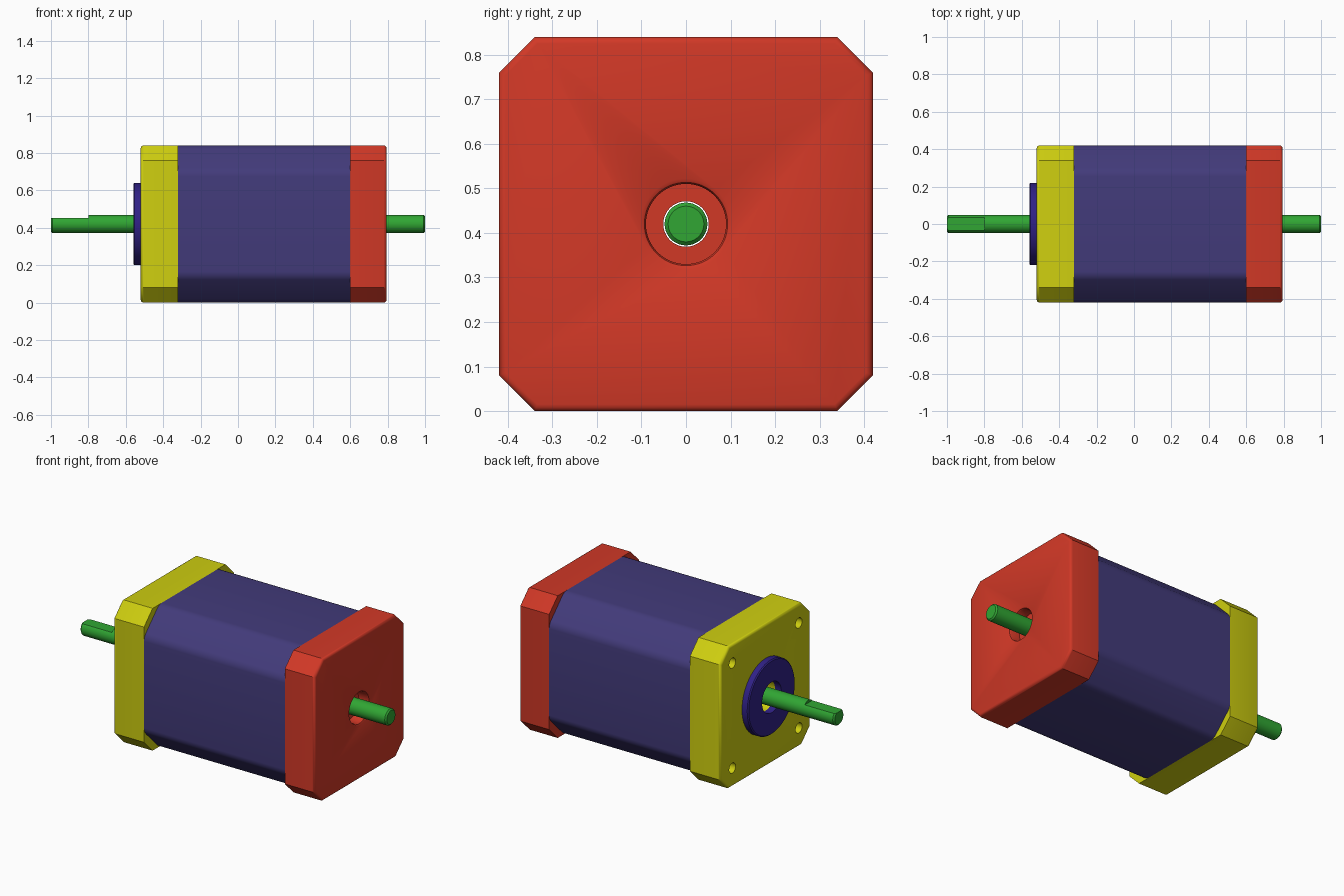
import bpy, bmesh, math
from mathutils import Vector

cube = bpy.data.objects.get("Cube")
if cube:
    bpy.data.objects.remove(cube, do_unlink=True)

AXIS_Z = 0.42      # height of the shaft axis
HALF = 0.42        # half width of the housing
BORE = 0.051       # clearance hole around the shaft
SEAT = 0.09        # bearing recess radius


def material(name, srgb):
    lin = [c / 12.92 if c <= 0.04045 else ((c + 0.055) / 1.055) ** 2.4 for c in srgb]
    m = bpy.data.materials.new(name)
    m.use_nodes = True
    m.diffuse_color = (*lin, 1)
    m.node_tree.nodes["Principled BSDF"].inputs["Base Color"].default_value = (*lin, 1)
    return m


yellow = material("yellow", (0.81, 0.81, 0.06))
red = material("red", (0.82, 0.22, 0.15))
green = material("green", (0.19, 0.65, 0.20))
indigo = material("muted indigo", (0.26, 0.23, 0.48))
deep_indigo = material("deep indigo", (0.19, 0.13, 0.53))


def finish(bm, name, mat):
    bmesh.ops.recalc_face_normals(bm, faces=bm.faces)
    me = bpy.data.meshes.new(name)
    bm.to_mesh(me)
    bm.free()
    ob = bpy.data.objects.new(name, me)
    bpy.context.collection.objects.link(ob)
    if mat:
        me.materials.append(mat)
    return ob


def lathe(name, profile, mat=None, y=0, z=AXIS_Z, n=64, ring=False):
    """Revolve (x, radius) points about a line along x; ring joins last to first."""
    bm = bmesh.new()
    loops = []
    for x, r in profile:
        loops.append([bm.verts.new((x, y + r * math.cos(2 * math.pi * i / n),
                                    z + r * math.sin(2 * math.pi * i / n))) for i in range(n)])
    pairs = list(zip(loops, loops[1:]))
    if ring:
        pairs.append((loops[-1], loops[0]))
    else:
        bm.faces.new(loops[0])
        bm.faces.new(loops[-1])
    for a, b in pairs:
        for i in range(n):
            j = (i + 1) % n
            bm.faces.new((a[i], a[j], b[j], b[i]))
    return finish(bm, name, mat)


def prism(name, x0, x1, cut, mat, round_x=None, soft=0):
    """Square block along x with chamfered corners; round_x picks the end to round."""
    bm = bmesh.new()
    k = HALF - cut
    outline = [(HALF, -k), (HALF, k), (k, HALF), (-k, HALF),
               (-HALF, k), (-HALF, -k), (-k, -HALF), (k, -HALF)]
    face = bm.faces.new([bm.verts.new((x0, y, AXIS_Z + z)) for y, z in outline])
    out = bmesh.ops.extrude_face_region(bm, geom=[face])
    verts = [g for g in out["geom"] if isinstance(g, bmesh.types.BMVert)]
    bmesh.ops.translate(bm, vec=Vector((x1 - x0, 0, 0)), verts=verts)
    if round_x is not None:
        edges = [e for e in bm.edges if all(abs(v.co.x - round_x) < 1e-5 for v in e.verts)]
        bmesh.ops.bevel(bm, geom=edges, offset=0.015, segments=3, profile=0.5, affect='EDGES')
    if soft:
        edges = [e for e in bm.edges if abs(e.verts[0].co.x - e.verts[1].co.x) > 0.1]
        bmesh.ops.bevel(bm, geom=edges, offset=soft, segments=4, profile=0.5, affect='EDGES')
    return finish(bm, name, mat)


def subtract(ob, cutters):
    bpy.context.view_layer.objects.active = ob
    for c in cutters:
        c.hide_render = True
        mod = ob.modifiers.new("cut", 'BOOLEAN')
        mod.operation = 'DIFFERENCE'
        mod.solver = 'EXACT'
        mod.object = c
        bpy.ops.object.modifier_apply(modifier=mod.name)
        bpy.data.objects.remove(c, do_unlink=True)


def seat_cutter(face_x, inner_x, depth, flare):
    """Shaft bore that widens to a bearing recess, with a rounded rim."""
    d = 1 if face_x > inner_x else -1
    pts = [(inner_x - d * 0.05, BORE), (face_x - d * depth, BORE),
           (face_x - d * depth, SEAT), (face_x - d * flare, SEAT),
           (face_x - d * flare * 0.35, SEAT + flare * 0.3),
           (face_x, SEAT + flare), (face_x + d * 0.05, SEAT + flare)]
    return lathe("bore_cutter", pts)


# Laminated body between the end caps
body = prism("motor_body", -0.32, 0.60, 0.14, indigo, soft=0.025)
subtract(body, [lathe("bore_cutter", [(-0.4, BORE), (0.7, BORE)])])

# Front cap with four blind screw holes
front_cap = prism("front_cap", -0.52, -0.32, 0.08, yellow, round_x=-0.52)
screws = [lathe("screw_cutter", [(-0.6, 0.03), (-0.42, 0.03)], y=sy * 0.31,
                z=AXIS_Z + sz * 0.31, n=32) for sy in (-1, 1) for sz in (-1, 1)]
subtract(front_cap, [seat_cutter(-0.52, -0.32, 0.06, 0.002)] + screws)

# Rear cap with a rounded recess
rear_cap = prism("rear_cap", 0.60, 0.795, 0.08, red, round_x=0.795)
subtract(rear_cap, [seat_cutter(0.795, 0.60, 0.07, 0.012)])

# Raised pilot ring on the front cap
pilot = lathe("pilot_ring", [(-0.519, SEAT), (-0.56, SEAT), (-0.56, 0.214),
                             (-0.554, 0.22), (-0.519, 0.22)], deep_indigo, n=96, ring=True)

# Shaft running right through, with a flat at the drive end
shaft = lathe("shaft", [(-1.0, 0.040), (-0.992, 0.048), (0.992, 0.048), (1.0, 0.040)], green)
bm = bmesh.new()
bmesh.ops.create_cube(bm, size=1)
bmesh.ops.scale(bm, vec=(0.3, 0.2, 0.1), verts=bm.verts)
bmesh.ops.translate(bm, vec=(-0.95, 0, AXIS_Z + 0.033 + 0.05), verts=bm.verts)
subtract(shaft, [finish(bm, "flat_cutter", None)])

# Smooth the round surfaces and keep hard edges
parts = [body, front_cap, rear_cap, pilot, shaft]
bpy.ops.object.select_all(action='DESELECT')
for ob in parts:
    ob.select_set(True)
bpy.context.view_layer.objects.active = body
bpy.ops.object.shade_smooth_by_angle(angle=math.radians(32))
